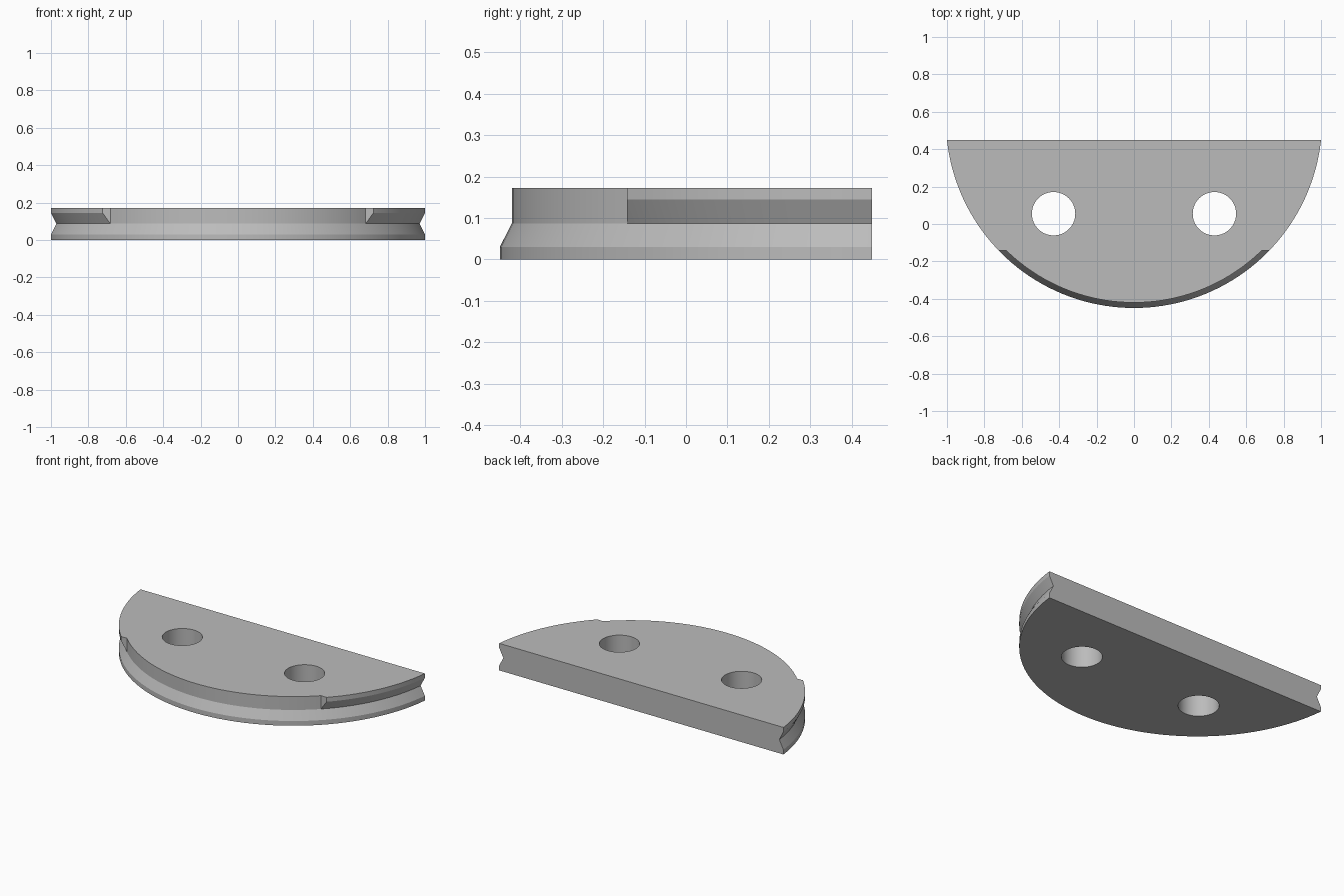
import bpy, bmesh, math

if "Cube" in bpy.data.objects:
    bpy.data.objects.remove(bpy.data.objects["Cube"])

H = 0.172                      # plate thickness
HALF = 0.449                   # half depth in y
R = (1 + (2 * HALF) ** 2) / (4 * HALF)   # rim radius
CY = R - HALF                  # arc centre in y
WAIST_R, WAIST_Z = R - 0.029, 0.087
STEP_Y = -0.142                # where the upper lip stops
SEG = 160


def make(name, bm):
    bmesh.ops.recalc_face_normals(bm, faces=bm.faces)
    me = bpy.data.meshes.new(name)
    bm.to_mesh(me)
    bm.free()
    ob = bpy.data.objects.new(name, me)
    bpy.context.collection.objects.link(ob)
    return ob


def lathe(name, profile, closed=False):
    """Revolve (radius, z) points about the arc centre."""
    bm = bmesh.new()
    rings = [[bm.verts.new((r * math.cos(2 * math.pi * i / SEG),
                            CY + r * math.sin(2 * math.pi * i / SEG), z))
              for i in range(SEG)] for r, z in profile]
    pairs = list(zip(rings, rings[1:]))
    if closed:
        pairs.append((rings[-1], rings[0]))
    else:
        bm.faces.new(rings[0])
        bm.faces.new(rings[-1])
    for a, b in pairs:
        for i in range(SEG):
            j = (i + 1) % SEG
            bm.faces.new((a[i], a[j], b[j], b[i]))
    return make(name, bm)


def box(name, lo, hi):
    bm = bmesh.new()
    bmesh.ops.create_cube(bm, size=1)
    for v in bm.verts:
        v.co = [(l + h) / 2 + c * (h - l) for c, l, h in zip(v.co, lo, hi)]
    return make(name, bm)


def boolean(target, tool, op='DIFFERENCE'):
    mod = target.modifiers.new(op.title(), 'BOOLEAN')
    mod.operation, mod.object, mod.solver = op, tool, 'EXACT'
    bpy.context.view_layer.objects.active = target
    bpy.ops.object.modifier_apply(modifier=mod.name)
    bpy.data.objects.remove(tool)


# Round plate with a V groove around its rim
plate = lathe("half_round_plate", [(R, 0), (R, 0.03), (WAIST_R, WAIST_Z),
                                   (R, 0.144), (R, H)])

# Straight back edge
boolean(plate, box("back_cutter", (-2, HALF, -1), (2, 3, 1)))

# Remove the upper lip along the front of the rim
lip = lathe("lip_cutter", [(WAIST_R, WAIST_Z), (1.3, WAIST_Z),
                           (1.3, 0.3), (WAIST_R, 0.3)], closed=True)
boolean(lip, box("lip_limit", (-2, STEP_Y, -1), (2, 3, 1)))
boolean(plate, lip)

# Two through holes
for x in (-0.43, 0.43):
    bm = bmesh.new()
    bmesh.ops.create_cone(bm, cap_ends=True, segments=64, radius1=0.116,
                          radius2=0.116, depth=1)
    bmesh.ops.translate(bm, verts=bm.verts, vec=(x, 0.055, 0))
    boolean(plate, make("hole_cutter", bm))

# Single grey finish
mat = bpy.data.materials.new("grey")
mat.diffuse_color = (0.5, 0.5, 0.5, 1)
mat.use_nodes = True
mat.node_tree.nodes["Principled BSDF"].inputs["Base Color"].default_value = mat.diffuse_color
plate.data.materials.clear()
plate.data.materials.append(mat)
for p in plate.data.polygons:
    p.material_index = 0

bpy.ops.object.select_all(action='DESELECT')
plate.select_set(True)
bpy.context.view_layer.objects.active = plate
bpy.ops.object.shade_smooth_by_angle(angle=math.radians(20))
